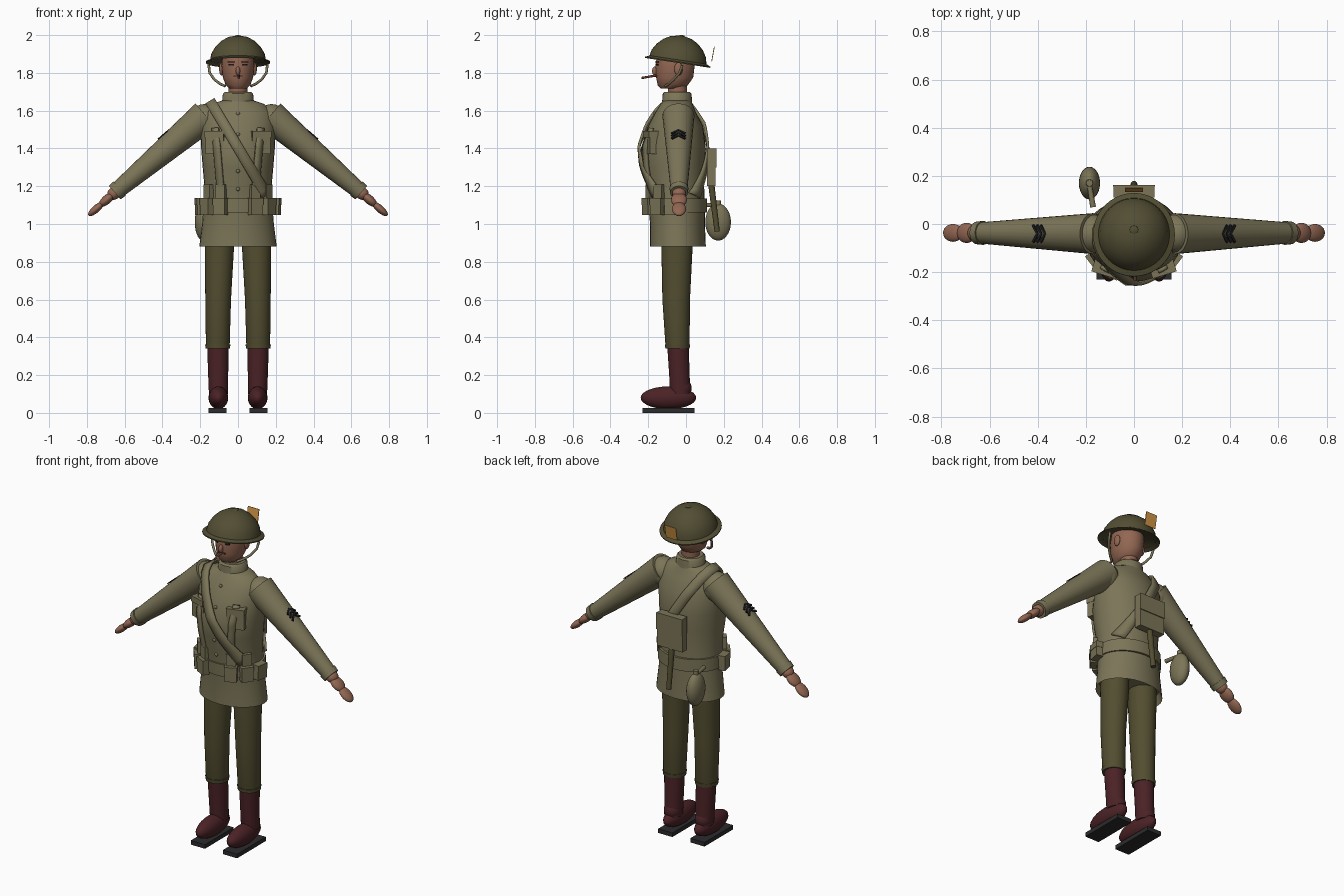
import bpy, bmesh, math
from mathutils import Matrix, Vector

cube = bpy.data.objects.get("Cube")
if cube:
    bpy.data.objects.remove(cube)


def material(name, rgb):
    m = bpy.data.materials.new(name)
    m.use_nodes = True
    m.diffuse_color = (*rgb, 1)
    m.node_tree.nodes["Principled BSDF"].inputs["Base Color"].default_value = (*rgb, 1)
    return m


KHAKI = material("khaki cloth", (0.2, 0.178, 0.097))
OLIVE = material("olive trousers", (0.085, 0.075, 0.03))
STEEL = material("olive steel", (0.085, 0.076, 0.034))
LEATHER = material("oxblood leather", (0.07, 0.016, 0.019))
SKIN = material("skin", (0.29, 0.135, 0.085))
BLACK = material("black", (0.012, 0.012, 0.014))
SOLE = material("dark rubber", (0.025, 0.025, 0.027))
ORANGE = material("orange patch", (0.62, 0.3, 0.06))
LIP = material("lip brown", (0.13, 0.045, 0.03))


def finish(name, bm, mat):
    bmesh.ops.recalc_face_normals(bm, faces=bm.faces)
    mesh = bpy.data.meshes.new(name)
    bm.to_mesh(mesh)
    bm.free()
    mesh.materials.append(mat)
    ob = bpy.data.objects.new(name, mesh)
    bpy.context.collection.objects.link(ob)
    return ob


def loft(name, rings, mat, matrix=None, n=32):
    """Elliptical rings (x, y, z, rx, ry) joined from bottom to top."""
    bm = bmesh.new()
    loops = []
    for x, y, z, rx, ry in rings:
        angles = [math.tau * i / n for i in range(n)]
        loops.append([bm.verts.new((x + rx * math.cos(a), y + ry * math.sin(a), z)) for a in angles])
    for a, b in zip(loops, loops[1:]):
        for i in range(n):
            j = (i + 1) % n
            bm.faces.new((a[i], a[j], b[j], b[i]))
    bm.faces.new(loops[0])
    bm.faces.new(loops[-1])
    if matrix:
        bm.transform(matrix)
    return finish(name, bm, mat)


def ball(name, loc, radii, mat, rot=Matrix()):
    bm = bmesh.new()
    bmesh.ops.create_uvsphere(bm, u_segments=24, v_segments=14, radius=1)
    bm.transform(Matrix.Translation(loc) @ rot @ Matrix.Diagonal((*radii, 1)))
    return finish(name, bm, mat)


def box(name, loc, size, mat, rot=Matrix()):
    bm = bmesh.new()
    bmesh.ops.create_cube(bm, size=1)
    bm.transform(Matrix.Translation(loc) @ rot @ Matrix.Diagonal((*size, 1)))
    return finish(name, bm, mat)


def rod(name, a, b, r1, r2, mat):
    a, b = Vector(a), Vector(b)
    d = b - a
    turn = Matrix.Translation(a) @ d.to_track_quat("Z", "Y").to_matrix().to_4x4()
    return loft(name, [(0, 0, 0, r1, r1), (0, 0, d.length, r2, r2)], mat, turn, 24)


# Tunic, with a hollow hem
TORSO = [(0, -.043, .88, .205, .148), (0, -.045, 1.0, .19, .145), (0, -.05, 1.1, .182, .15),
         (0, -.057, 1.2, .178, .153), (0, -.065, 1.3, .187, .166), (0, -.067, 1.4, .195, .172),
         (0, -.055, 1.52, .2, .145), (0, -.055, 1.59, .185, .108), (0, -.05, 1.635, .14, .085),
         (0, -.047, 1.655, .08, .075)]
loft("tunic", [(0, -.045, .93, .185, .13)] + TORSO, KHAKI)
loft("collar", [(0, -.047, 1.64, .085, .08), (0, -.047, 1.69, .08, .076), (0, -.047, 1.7, .07, .066)], KHAKI)


def surface(x, z, side, gap):
    """Point on the tunic; side is -1 for the front and 1 for the back."""
    z = min(max(z, TORSO[0][2]), TORSO[-1][2] - .001)
    for p, q in zip(TORSO, TORSO[1:]):
        if p[2] <= z <= q[2]:
            t = (z - p[2]) / (q[2] - p[2])
            y, rx, ry = (p[i] + t * (q[i] - p[i]) for i in (1, 3, 4))
            break
    bulge = math.sqrt(max(.08, 1 - (x / (rx + gap)) ** 2))
    return Vector((x, y + side * (ry + gap) * bulge, z + gap))


def strap(name, top, bottom, width, sides=(-1,), gap=.008):
    """Cloth band that follows the tunic between two (x, z) points."""
    top, bottom = Vector(top), Vector(bottom)
    d = (bottom - top).normalized()
    across = Vector((-d.y, d.x)) * width / 2
    steps = [i / 20 for i in range(21)]
    path = [(t, sides[0]) for t in reversed(steps)]
    if len(sides) > 1:
        path += [(t, sides[1]) for t in steps]
    bm = bmesh.new()
    last = None
    for t, side in path:
        c = top.lerp(bottom, t)
        row = [bm.verts.new(surface(*(c + across * k), side, gap)) for k in (-1, 0, 1)]
        if last:
            for i in (0, 1):
                bm.faces.new((last[i], last[i + 1], row[i + 1], row[i]))
        last = row
    ob = finish(name, bm, KHAKI)
    mod = ob.modifiers.new("thickness", "SOLIDIFY")
    mod.thickness = .014
    mod.offset = 0


strap("shoulder_strap", (-.145, 1.635), (.15, 1.14), .055, (-1, 1), .012)

# Belt, buttons and pack
loft("belt", [(0, -.048, 1.06, .192, .16), (0, -.05, 1.135, .19, .162)], KHAKI)
for z in (1.585, 1.475, 1.38, 1.28, 1.185):
    ball("button", surface(0, z, -1, 0), (.01, .007, .01), KHAKI)
box("pack", (0, .133, 1.3), (.17, .045, .2), KHAKI)
box("pack_flap", (0, .158, 1.35), (.174, .006, .1), KHAKI)
rod("scabbard", (0, .13, 1.24), (0, .165, .96), .017, .014, OLIVE)
ball("canteen", (-.185, .17, 1.01), (.044, .068, .098), KHAKI)
rod("canteen_neck", (-.185, .17, 1.09), (-.185, .17, 1.125), .016, .014, KHAKI)
rod("canteen_sling", (-.17, .07, 1.1), (-.185, .16, 1.1), .012, .01, KHAKI)

# Head and face
loft("neck", [(0, -.045, 1.66, .05, .05), (0, -.045, 1.78, .048, .05)], SKIN)
loft("head", [(0, -.075, 1.718, .045, .06), (0, -.07, 1.735, .065, .08), (0, -.06, 1.775, .08, .098),
              (0, -.058, 1.84, .087, .104), (0, -.055, 1.91, .08, .095), (0, -.05, 1.95, .04, .05)], SKIN)
ball("nose", (0, -.163, 1.81), (.012, .017, .024), SKIN)
box("mouth", (0, -.157, 1.783), (.045, .008, .009), LIP)
rod("cigarette", (.004, -.155, 1.787), (.004, -.235, 1.773), .006, .006, LIP)
for s in (-1, 1):
    turn = Matrix.Rotation(s * .38, 4, "Z")
    box("eye", (s * .036, -.153, 1.842), (.026, .009, .008), BLACK, turn)
    box("eyebrow", (s * .036, -.154, 1.858), (.036, .009, .006), BLACK, turn)
    ball("ear", (s * .088, -.04, 1.82), (.012, .022, .034), SKIN)

# Helmet, tilted back, with chin straps
tilt = Matrix.Translation((0, -.045, 1.853)) @ Matrix.Rotation(-.15, 4, "X")
DOME = [(.03, .13), (0, .17), (.006, .17), (.016, .148), (.05, .141), (.085, .12),
        (.115, .09), (.135, .055), (.143, .02), (.144, .004)]
loft("helmet", [(0, 0, z, r, r * 1.03) for z, r in DOME], STEEL, tilt, 40)
ball("helmet_stud", (0, -.025, 1.994), (.018, .018, .006), STEEL)
box("helmet_patch", (0, .143, 1.9), (.075, .004, .08), ORANGE, Matrix.Rotation(-.18, 4, "X"))
for s in (-1, 1):
    curve = bpy.data.curves.new("chin_strap", "CURVE")
    curve.dimensions = "3D"
    curve.bevel_depth = .007
    curve.use_fill_caps = True
    line = curve.splines.new("POLY")
    points = [(.155, -.02, 1.84), (.15, -.035, 1.8), (.125, -.065, 1.765), (.095, -.09, 1.742), (.068, -.11, 1.73)]
    line.points.add(len(points) - 1)
    for p, (x, y, z) in zip(line.points, points):
        p.co = (s * x, y, z, 1)
    curve.materials.append(KHAKI)
    bpy.context.collection.objects.link(bpy.data.objects.new("chin_strap", curve))

# Paired parts
for s in (-1, 1):
    # Pockets, braces and belt pouches
    box("breast_pocket", (s * .118, -.182, 1.43), (.1, .05, .12), KHAKI, Matrix.Rotation(s * .3, 4, "Z"))
    box("pocket_flap", (s * .12, -.187, 1.475), (.104, .052, .035), KHAKI, Matrix.Rotation(s * .3, 4, "Z"))
    strap("brace", (s * .12, 1.5), (s * .09, 1.15), .035)
    for angle in (27, 53, 80):
        a = math.radians(angle)
        turn = Matrix.Rotation(s * a, 4, "Z")
        spot = Vector((s * .205 * math.sin(a), -.048 - .17 * math.cos(a), 1.092))
        box("belt_pouch", spot, (.068, .04, .088), KHAKI, turn)
        box("pouch_flap", spot + Vector((0, 0, .027)), (.072, .045, .035), KHAKI, turn)
        if angle < 60:
            box("upper_pouch", spot * .96 + Vector((0, 0, .125)), (.055, .025, .07), KHAKI, turn)

    # Arm and hand
    axis = Vector((s * .755, 0, -.656))
    out = Vector((s * .656, 0, .755))
    shoulder, wrist = Vector((s * .17, -.04, 1.573)), Vector((s * .65, -.037, 1.168))
    ball("shoulder", (s * .178, -.04, 1.55), (.08, .082, .085), KHAKI)
    rod("sleeve", shoulder, wrist, .085, .043, KHAKI)
    rod("cuff", wrist - axis * .03, wrist + axis * .003, .05, .047, KHAKI)
    tip = axis.to_track_quat("Z", "Y").to_matrix().to_4x4()
    frame = Matrix((axis, Vector((0, 1, 0)), out)).transposed().to_4x4()
    ball("wrist", wrist + axis * .01, (.035, .036, .033), SKIN, frame)
    ball("palm", wrist + axis * .06, (.05, .042, .024), SKIN, frame)
    ball("fingers", wrist + axis * .135, (.052, .037, .02), SKIN, frame)

    # Rank chevrons
    for k in range(3):
        for side in (-1, 1):
            ex = (Vector((0, side * .036, 0)) + axis * .026).normalized()
            turn = Matrix((ex, out.cross(ex), out)).transposed().to_4x4()
            start = shoulder + axis * (.2 + k * .021) + out * .073
            box("chevron", start + ex * .021, (.046, .011, .006), BLACK, turn)

    # Leg and boot
    loft("trouser_leg", [(s * .107, -.045, .345, .06, .06), (s * .107, -.045, .36, .063, .064),
                         (s * .105, -.052, .6, .068, .073), (s * .099, -.048, .86, .077, .082),
                         (s * .097, -.045, .96, .076, .08)], OLIVE)
    loft("trouser_cuff", [(s * .107, -.045, .34, .064, .064), (s * .107, -.045, .362, .067, .067)], OLIVE)
    loft("boot_shaft", [(s * .104, -.03, .1, .05, .055), (s * .105, -.035, .2, .053, .054),
                        (s * .106, -.042, .35, .057, .057)], LEATHER)
    ball("boot_ankle", (s * .104, -.025, .13), (.05, .055, .055), LEATHER)
    ball("boot_foot", (s * .104, -.093, .08), (.052, .147, .06), LEATHER)
    box("boot_sole", (s * .108, -.093, .0125), (.095, .275, .025), SOLE)

# Smooth shading with sharp edges kept
meshes = [o for o in bpy.context.collection.objects if o.type == "MESH"]
bpy.ops.object.select_all(action="DESELECT")
for o in meshes:
    o.select_set(True)
bpy.context.view_layer.objects.active = meshes[0]
bpy.ops.object.shade_smooth_by_angle(angle=math.radians(40))
